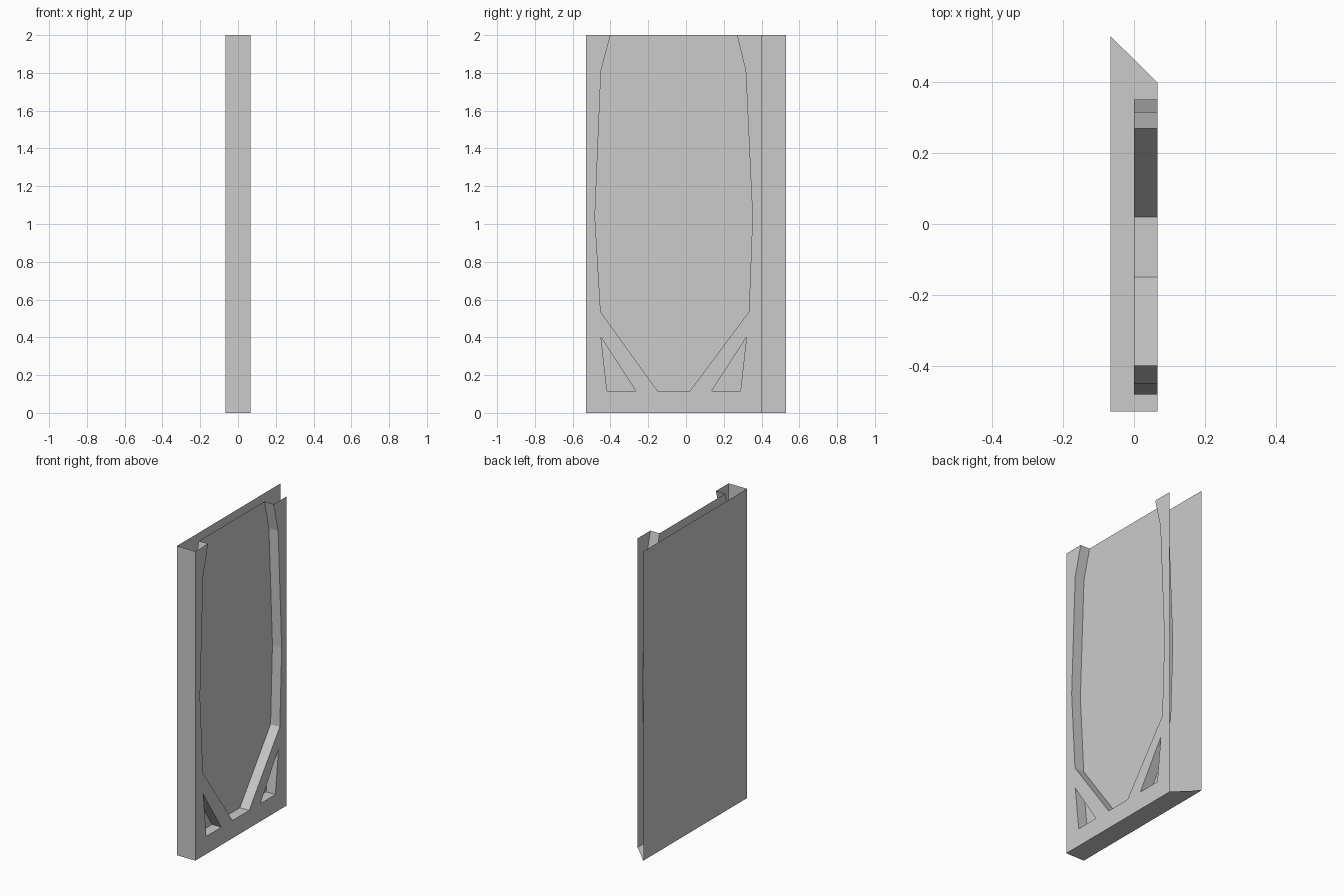
import bpy, bmesh

if "Cube" in bpy.data.objects:
    bpy.data.objects.remove(bpy.data.objects["Cube"])

FRONT, FLOOR, BACK = 0.066, 0.0, -0.066   # x planes
LOW, HIGH, BEVEL = -0.53, 0.40, 0.53      # y of end, front edge, back edge
TOP = 2.0
MID = (LOW + HIGH) / 2                    # mirror line of the front panel

# Profiles as (y, z)
recess = [(-0.40, TOP), (-0.45, 1.81), (-0.482, 1.04), (-0.452, 0.535), (-0.15, 0.115),
          (0.02, 0.115), (0.333, 0.535), (0.352, 1.04), (0.316, 1.81), (0.27, TOP)]
pocket = [(-0.45, 0.40), (-0.418, 0.115), (-0.265, 0.115)]
pocket_mirror = [(2 * MID - y, z) for y, z in reversed(pocket)]


def finish(bm, name):
    mesh = bpy.data.meshes.new(name)
    bm.to_mesh(mesh)
    bm.free()
    obj = bpy.data.objects.new(name, mesh)
    bpy.context.collection.objects.link(obj)
    return obj


def face(bm, points):
    return bm.faces.new([bm.verts.new(p) for p in points])


def sunken(name, profile, closed):
    """Floor plus side walls that run out to the front plane."""
    bm = bmesh.new()
    rear = [bm.verts.new((FLOOR, y, z)) for y, z in profile]
    fore = [bm.verts.new((FRONT, y, z)) for y, z in profile]
    f = bm.faces.new(rear)
    f.normal_update()
    if f.normal.x < 0:
        f.normal_flip()
    n = len(profile)
    for i in range(n if closed else n - 1):
        j = (i + 1) % n
        bm.faces.new((rear[j], rear[i], fore[i], fore[j]))
    return finish(bm, name)


# Outer shell: back, one end and bottom; top and slanted end stay open
bm = bmesh.new()
face(bm, [(BACK, LOW, 0), (BACK, LOW, TOP), (BACK, BEVEL, TOP), (BACK, BEVEL, 0)])
face(bm, [(BACK, LOW, 0), (FRONT, LOW, 0), (FRONT, LOW, TOP), (BACK, LOW, TOP)])
face(bm, [(BACK, LOW, 0), (BACK, BEVEL, 0), (FRONT, HIGH, 0), (FRONT, LOW, 0)])
bmesh.ops.remove_doubles(bm, verts=bm.verts[:], dist=1e-5)
finish(bm, "outer_shell")

# Front panel: U-shaped sheet with two triangular openings
bm = bmesh.new()
outline = [(LOW, TOP), (LOW, 0), (HIGH, 0), (HIGH, TOP)] + recess[::-1]
for loop in (outline, pocket, pocket_mirror):
    vs = [bm.verts.new((FRONT, y, z)) for y, z in loop]
    for a, b in zip(vs, vs[1:] + vs[:1]):
        bm.edges.new((a, b))
bmesh.ops.triangle_fill(bm, edges=bm.edges[:], use_beauty=True, normal=(1, 0, 0))
for f in bm.faces:
    f.normal_update()
    if f.normal.x < 0:
        f.normal_flip()
finish(bm, "front_panel")

# Large recess (open at the top) and the two corner pockets
sunken("main_recess", recess, closed=False)
sunken("left_corner_pocket", pocket, closed=True)
sunken("right_corner_pocket", pocket_mirror, closed=True)
